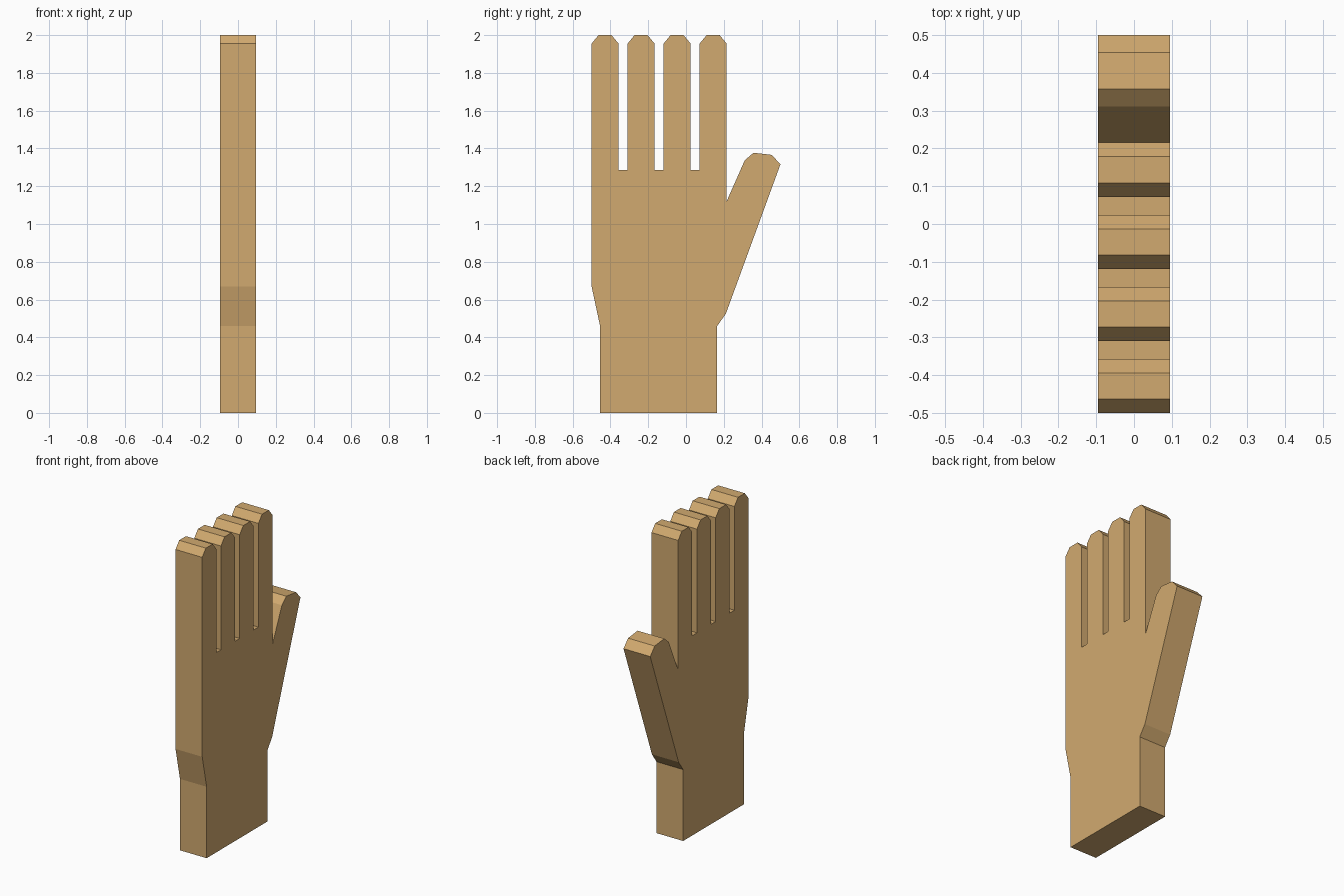
import bpy, bmesh

if "Cube" in bpy.data.objects:
    bpy.data.objects.remove(bpy.data.objects["Cube"])

HALF = 0.095          # half thickness along x
PITCH, WIDTH = 0.1907, 0.143
CHAMFER, TIP, GAP_Z = 0.037, 1.955, 1.287

# Wrist and outer edge of the palm, as (y, z)
outline = [(0.165, 0), (-0.455, 0), (-0.455, 0.46), (-0.5, 0.67)]

# Four chamfered fingers with square gaps between them
for i in range(4):
    a = -0.5 + i * PITCH
    b = a + WIDTH
    if i > 0:
        outline.append((a, GAP_Z))
    outline += [(a, TIP), (a + CHAMFER, 2), (b - CHAMFER, 2), (b, TIP)]
    if i < 3:
        outline.append((b, GAP_Z))

# Thumb, from the crotch round to the wrist
outline += [(0.215, 1.12), (0.311, 1.337), (0.357, 1.377), (0.454, 1.366),
            (0.5, 1.316), (0.211, 0.525), (0.165, 0.46)]

# Extrude the outline into a flat slab
bm = bmesh.new()
face = bm.faces.new([bm.verts.new((-HALF, y, z)) for y, z in outline])
ext = bmesh.ops.extrude_face_region(bm, geom=[face], use_keep_orig=True)
verts = [v for v in ext["geom"] if isinstance(v, bmesh.types.BMVert)]
bmesh.ops.translate(bm, verts=verts, vec=(2 * HALF, 0, 0))
bmesh.ops.recalc_face_normals(bm, faces=bm.faces)

mesh = bpy.data.meshes.new("hand")
bm.to_mesh(mesh)
bm.free()
hand = bpy.data.objects.new("hand", mesh)
bpy.context.collection.objects.link(hand)

# Single wood colour
wood = bpy.data.materials.new("tan wood")
wood.diffuse_color = (0.64, 0.40, 0.16, 1)
wood.use_nodes = True
wood.node_tree.nodes["Principled BSDF"].inputs["Base Color"].default_value = wood.diffuse_color
mesh.materials.append(wood)
